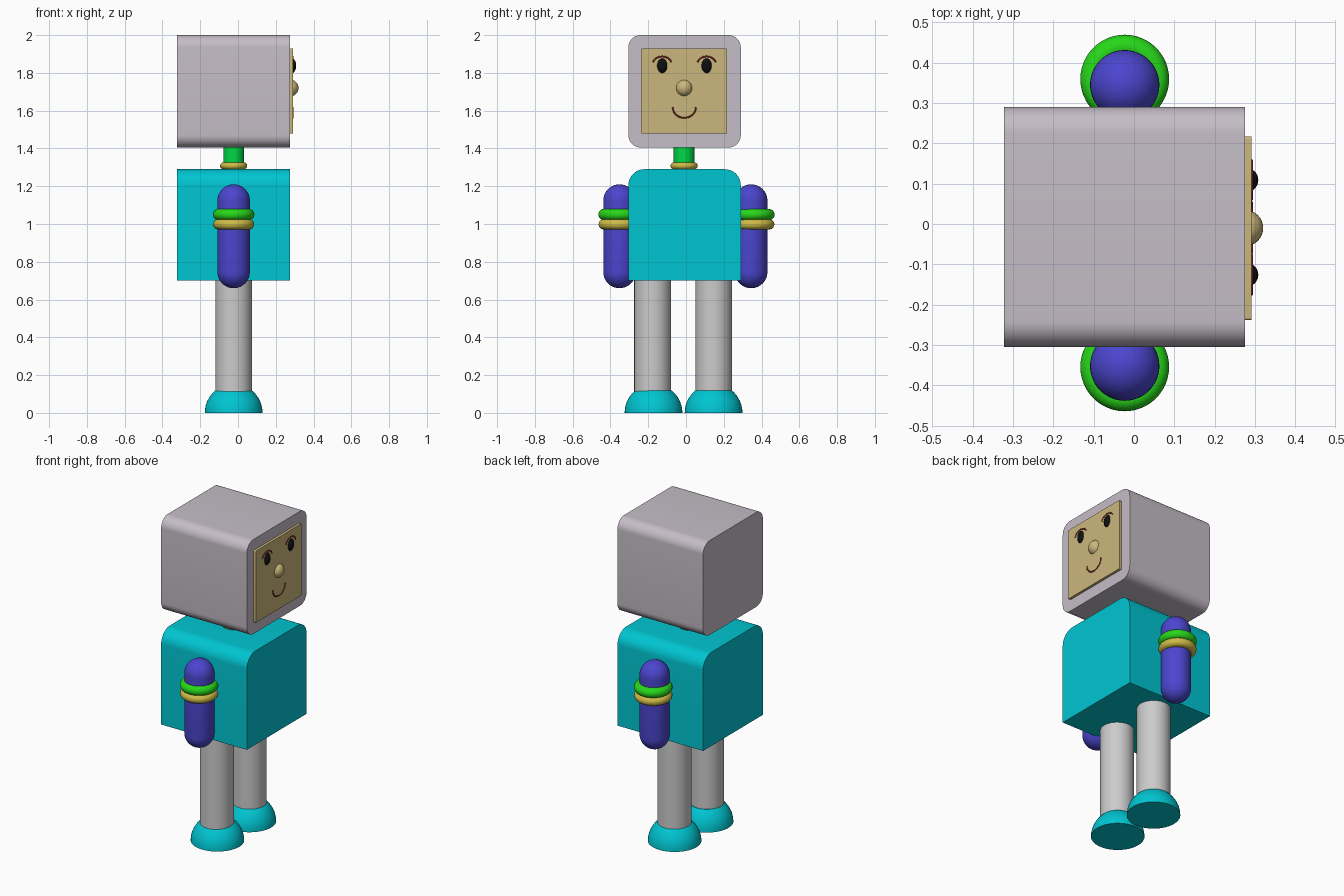
import bpy, bmesh
from math import sin, cos, pi, radians

if "Cube" in bpy.data.objects:
    bpy.data.objects.remove(bpy.data.objects["Cube"])

CX = -0.023          # shared x axis of the limbs and neck


def material(name, rgb):
    m = bpy.data.materials.new(name)
    m.diffuse_color = (*rgb, 1)
    m.use_nodes = True
    m.node_tree.nodes["Principled BSDF"].inputs["Base Color"].default_value = m.diffuse_color
    return m


TEAL = material("teal", (0.0, 0.56, 0.64))
LILAC = material("pale_lilac", (0.56, 0.51, 0.57))
BLUE = material("blue", (0.07, 0.06, 0.62))
GREEN = material("green", (0.02, 0.68, 0.01))
NECK = material("neck_green", (0.0, 0.68, 0.06))
YELLOW = material("yellow", (0.62, 0.50, 0.06))
TAN = material("tan", (0.60, 0.47, 0.20))
BLACK = material("black", (0.005, 0.005, 0.005))
BROWN = material("brown", (0.30, 0.03, 0.02))


def finish(bm, name, mat, loc=(0, 0, 0)):
    bmesh.ops.recalc_face_normals(bm, faces=bm.faces[:])
    me = bpy.data.meshes.new(name)
    bm.to_mesh(me)
    bm.free()
    ob = bpy.data.objects.new(name, me)
    ob.location = loc
    bpy.context.collection.objects.link(ob)
    if mat:
        me.materials.append(mat)
    bpy.ops.object.select_all(action='DESELECT')
    ob.select_set(True)
    bpy.context.view_layer.objects.active = ob
    bpy.ops.object.shade_smooth_by_angle(angle=radians(35))
    return ob


def lathe(name, profile, mat, loc, steps=48):
    """Revolve an (r, z) profile around z."""
    bm = bmesh.new()
    vs = [bm.verts.new((r, 0, z)) for r, z in profile]
    es = [bm.edges.new(p) for p in zip(vs, vs[1:])]
    bmesh.ops.spin(bm, geom=vs + es, cent=(0, 0, 0), axis=(0, 0, 1),
                   angle=2 * pi, steps=steps, use_merge=True)
    bmesh.ops.remove_doubles(bm, verts=bm.verts[:], dist=1e-5)
    return finish(bm, name, mat, loc)


def ring(name, major, minor, mat, loc):
    prof = [(major + minor * cos(2 * pi * i / 16), minor * sin(2 * pi * i / 16))
            for i in range(17)]
    return lathe(name, prof, mat, loc)


def block(name, x0, x1, y0, y1, z0, z1, r_top, r_bot, mat, rim):
    """Rounded outline in the y-z plane, extruded along x, front rim softened."""
    bm = bmesh.new()
    pts = []
    for y, z, sy, sz, a0, r in ((y1, z1, -1, -1, 0, r_top), (y0, z1, 1, -1, 90, r_top),
                                (y0, z0, 1, 1, 180, r_bot), (y1, z0, -1, 1, 270, r_bot)):
        n = 10 if r else 0
        for i in range(n + 1):
            a = radians(a0 + 90 * i / max(n, 1))
            pts.append((y + sy * r + r * cos(a), z + sz * r + r * sin(a)))
    back = bm.faces.new([bm.verts.new((x0, y, z)) for y, z in pts])
    ext = bmesh.ops.extrude_face_region(bm, geom=[back], use_keep_orig=True)["geom"]
    for v in ext:
        if isinstance(v, bmesh.types.BMVert):
            v.co.x = x1
    front = [e for e in bm.edges if all(v.co.x == x1 for v in e.verts)]
    bmesh.ops.bevel(bm, geom=front, offset=rim, segments=3, profile=0.5, affect='EDGES')
    return finish(bm, name, mat)


def ellipsoid(name, loc, radii, mat):
    bm = bmesh.new()
    bmesh.ops.create_uvsphere(bm, u_segments=32, v_segments=16, radius=1)
    bmesh.ops.scale(bm, vec=radii, verts=bm.verts[:])
    return finish(bm, name, mat, loc)


def arc_line(name, y, z, ry, rz, a0, a1, mat):
    """Thin drawn line on the face plate."""
    cu = bpy.data.curves.new(name, 'CURVE')
    cu.dimensions = '3D'
    cu.bevel_depth = 0.004
    cu.bevel_resolution = 2
    sp = cu.splines.new('POLY')
    n = 20
    sp.points.add(n)
    for i, p in enumerate(sp.points):
        a = radians(a0 + (a1 - a0) * i / n)
        p.co = (0.291, y + ry * cos(a), z + rz * sin(a), 1)
    cu.materials.append(mat)
    ob = bpy.data.objects.new(name, cu)
    bpy.context.collection.objects.link(ob)


# Head and torso
block("head", -0.322, 0.275, -0.305, 0.29, 1.405, 2.0, 0.065, 0.065, LILAC, 0.008)
block("torso", -0.322, 0.275, -0.305, 0.29, 0.70, 1.29, 0.085, 0, TEAL, 0.008)

# Neck with collar ring
lathe("neck", [(0, 1.28), (0.055, 1.28), (0.055, 1.42), (0, 1.42)], NECK, (CX, -0.01, 0))
ring("collar_ring", 0.054, 0.018, YELLOW, (CX, -0.01, 1.308))

# Face
block("face_plate", 0.27, 0.291, -0.238, 0.217, 1.478, 1.93, 0.006, 0.006, TAN, 0.008)
ellipsoid("nose", (0.275, -0.01, 1.72), (0.045, 0.045, 0.045), TAN)
arc_line("mouth", -0.009, 1.62, 0.062, 0.058, 180, 360, BROWN)
for side, y in (("right", -0.126), ("left", 0.109)):
    ellipsoid(side + "_eye", (0.28, y, 1.838), (0.028, 0.029, 0.042), BLACK)
    arc_line(side + "_eyebrow", y, 1.845, 0.05, 0.042, 15, 165, BROWN)

# Arms with bands
R = 0.086
caps = [(R * cos(radians(a)), 0.66 + R + R * sin(radians(a))) for a in range(-90, 1, 9)]
caps += [(R * cos(radians(a)), 1.21 - R + R * sin(radians(a))) for a in range(0, 91, 9)]
for side, y, yb in (("right", -0.352, -0.354), ("left", 0.345, 0.359)):
    lathe(side + "_arm", caps, BLUE, (CX, y, 0))
    ring(side + "_upper_band", 0.080, 0.030, GREEN, (CX, yb, 1.05))
    ring(side + "_lower_band", 0.082, 0.027, YELLOW, (CX, yb, 0.998))

# Legs and domed feet
dome = [(0, 0)] + [(0.153 * cos(radians(a)), 0.153 * sin(radians(a)))
                   for a in (0, 8, 16, 24, 32, 40, 46, 51.5)] + [(0, 0.12)]
for side, yl, yf in (("right", -0.177, -0.172), ("left", 0.147, 0.146)):
    lathe(side + "_leg", [(0, 0.1), (0.097, 0.1), (0.097, 0.71), (0, 0.71)], None, (CX, yl, 0))
    lathe(side + "_foot", dome, TEAL, (CX, yf, 0))
